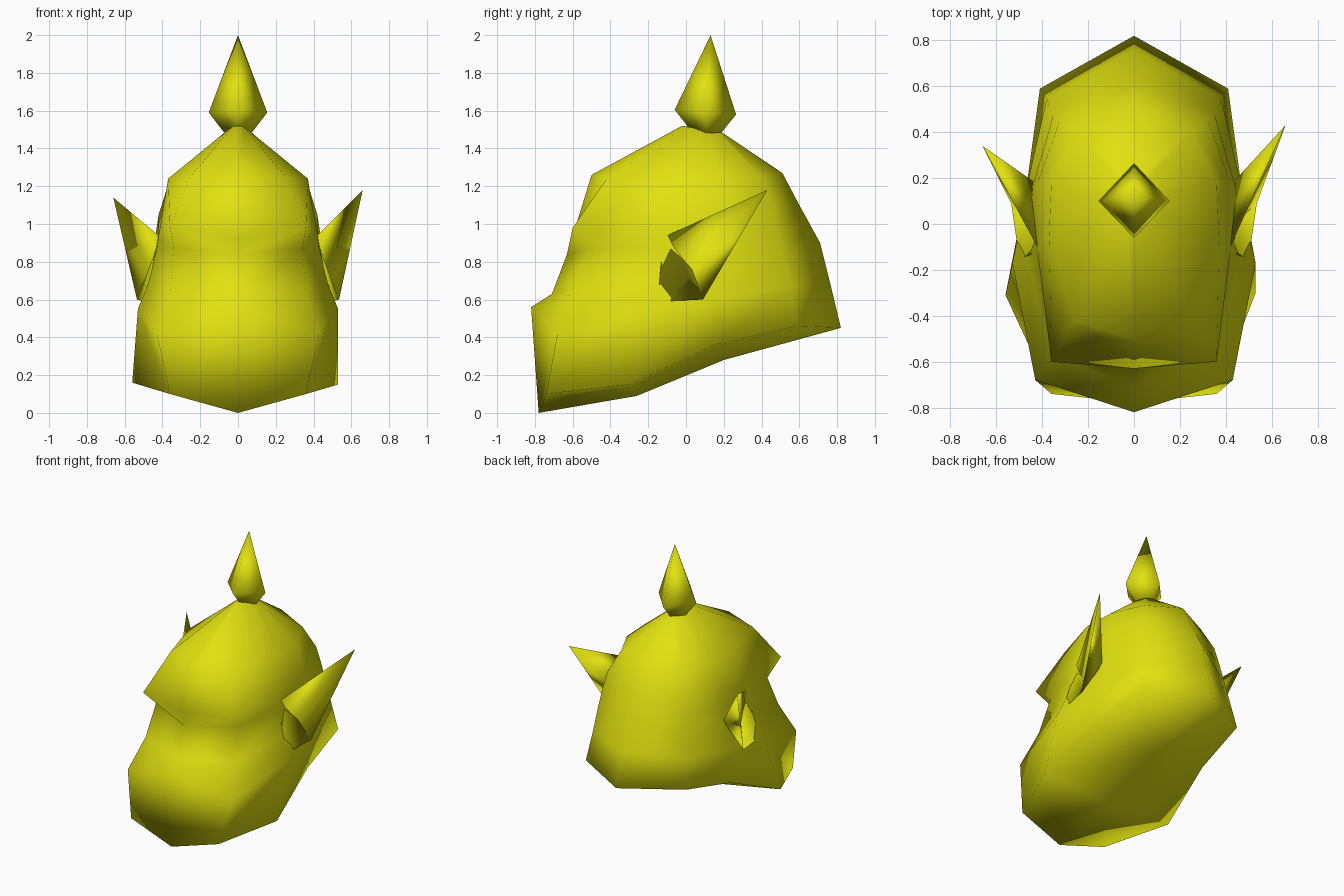
import bpy, bmesh, math
from mathutils import Vector

if "Cube" in bpy.data.objects:
    bpy.data.objects.remove(bpy.data.objects["Cube"])

yellow = bpy.data.materials.new("yellow")
yellow.diffuse_color = (0.75, 0.75, 0.005, 1)
yellow.use_nodes = True
yellow.node_tree.nodes["Principled BSDF"].inputs["Base Color"].default_value = yellow.diffuse_color


def make_object(name, verts, faces, mirror=False):
    """Smooth shaded mesh; optionally completed by mirroring across x = 0."""
    bm = bmesh.new()
    for sign in ((1, -1) if mirror else (1,)):
        vs = [bm.verts.new((x * sign, y, z)) for x, y, z in verts]
        for f in faces:
            bm.faces.new([vs[i] for i in f])
    bmesh.ops.remove_doubles(bm, verts=bm.verts, dist=0.0005)
    bmesh.ops.recalc_face_normals(bm, faces=bm.faces)
    for f in bm.faces:
        f.smooth = True
    me = bpy.data.meshes.new(name)
    bm.to_mesh(me)
    bm.free()
    me.materials.append(yellow)
    ob = bpy.data.objects.new(name, me)
    bpy.context.collection.objects.link(ob)
    return ob


# Half rings from chin to crown: front, front corner, cheek, side, back corner, back
rings = [
    [(0, -.78, 0), (.36, -.74, .10), (.53, -.30, .15), (.47, .15, .36), (.41, .59, .46), (0, .82, .45)],      # jaw rim
    [(0, -.82, .56), (.43, -.68, .42), (.53, -.17, .55), (.47, .15, .60), (.38, .55, .67), (0, .76, .70)],    # snout lip
    [(0, -.71, .63), (.36, -.57, .64), (.47, -.13, .70), (.45, .16, .75), (.37, .51, .82), (0, .71, .90)],    # snout top
    [(0, -.63, .84), (.34, -.47, .87), (.43, -.12, .87), (.44, .17, .92), (.35, .48, .97), (0, .655, 1.0)],   # under brow
    [(0, -.605, .92), (.36, -.60, .98), (.42, -.12, .94), (.42, .18, 1.05), (.32, .46, 1.1), (0, .60, 1.10)], # brow edge
    [(0, -.50, 1.26), (.26, -.42, 1.24), (.37, -.05, 1.24), (.36, .18, 1.24), (.25, .40, 1.25), (0, .51, 1.27)],
    [(0, -.02, 1.52), (.03, .0, 1.515), (.07, .07, 1.485), (.07, .12, 1.48), (.04, .17, 1.485), (0, .19, 1.485)],
]
n = 6
verts = [p for ring in rings for p in ring]
faces = [(r * n + i, r * n + i + 1, (r + 1) * n + i + 1, (r + 1) * n + i)
         for r in range(len(rings) - 1) for i in range(n - 1)]
# Crown cap
last = (len(rings) - 1) * n
faces.append(tuple(last + i for i in range(n)))
# Underside with a centre keel
k1, k2 = len(verts), len(verts) + 1
verts += [(0, -.26, .09), (0, .20, .28)]
faces += [(0, 1, k1), (1, 2, k1), (2, 3, k2, k1), (3, 4, k2), (4, 5, k2)]
head = make_object("head", verts, faces, mirror=True)
# Left cheek bulges slightly more
for v in head.data.vertices:
    if (v.co - Vector((-.53, -.30, .15))).length < .01:
        v.co = (-.56, -.31, .16)


# Pointed ears: top root, lower front, lower back, inner back, dent, tip
def ear(name, s, tip):
    pts = [(.41 * s, -.12, .93), (.50 * s, -.15, .59), (.535 * s, .09, .60),
           (.43 * s, .18, .82), (.46 * s, .01, .74), tip]
    make_object(name, pts, [(0, 4, 5), (4, 2, 5), (0, 1, 4), (1, 2, 4),
                            (0, 5, 3), (5, 2, 3), (0, 3, 2, 1)])


ear("right_ear", 1, (.66, .43, 1.18))
ear("left_ear", -1, (-.66, .34, 1.14))

# Four-sided top spike
base = [(.07, .11, 1.48), (0, .18, 1.475), (-.07, .11, 1.48), (0, .03, 1.49)]
wide = [(.155, .10, 1.59), (0, .265, 1.58), (-.155, .10, 1.59), (0, -.06, 1.605)]
spike_faces = [(3, 2, 1, 0)]
for i in range(4):
    j = (i + 1) % 4
    spike_faces += [(i, j, j + 4, i + 4), (i + 4, j + 4, 8)]
make_object("top_spike", base + wide + [(0, .13, 2.0)], spike_faces)
